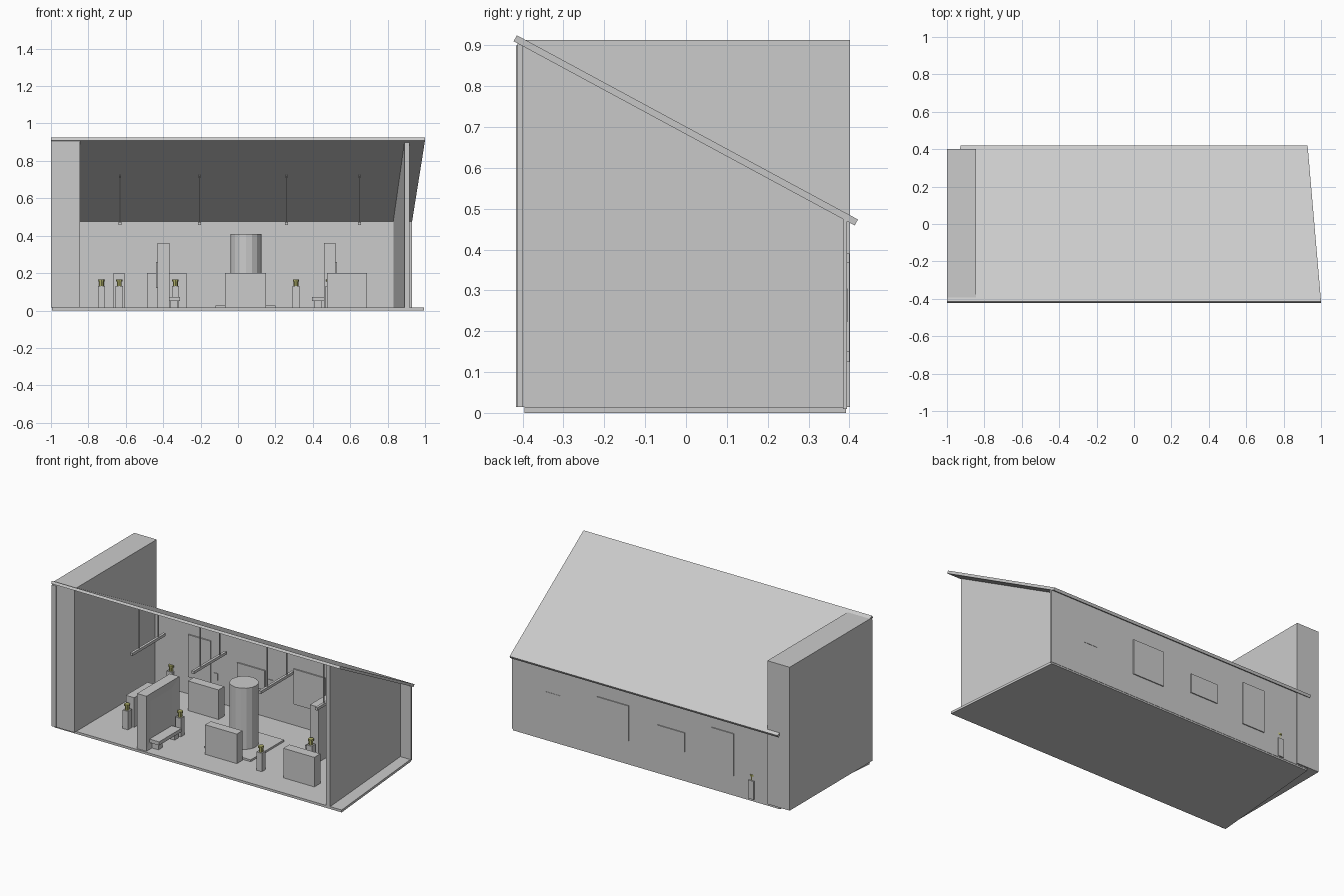
import bpy, bmesh, math
from mathutils import Matrix

if "Cube" in bpy.data.objects:
    bpy.data.objects.remove(bpy.data.objects["Cube"])


def finish(name, bm, mat=None):
    bmesh.ops.recalc_face_normals(bm, faces=bm.faces[:])
    me = bpy.data.meshes.new(name)
    bm.to_mesh(me)
    bm.free()
    ob = bpy.data.objects.new(name, me)
    bpy.context.collection.objects.link(ob)
    if mat:
        me.materials.append(mat)
    return ob


def prism(name, pts, offset):
    """Extrude a flat polygon along an offset vector."""
    bm = bmesh.new()
    f = bm.faces.new([bm.verts.new(p) for p in pts])
    r = bmesh.ops.extrude_face_region(bm, geom=[f])
    bmesh.ops.translate(bm, vec=offset,
                        verts=[v for v in r["geom"] if isinstance(v, bmesh.types.BMVert)])
    return finish(name, bm)


def box(name, x0, x1, y0, y1, z0, z1, mat=None):
    bm = bmesh.new()
    m = Matrix.Translation(((x0 + x1) / 2, (y0 + y1) / 2, (z0 + z1) / 2)) \
        @ Matrix.Diagonal((x1 - x0, y1 - y0, z1 - z0, 1))
    bmesh.ops.create_cube(bm, size=1, matrix=m)
    return finish(name, bm, mat)


def cylinder(name, x, y, z0, z1, r, sides, mat=None):
    bm = bmesh.new()
    bmesh.ops.create_cone(bm, cap_ends=True, segments=sides, radius1=r, radius2=r,
                          depth=z1 - z0, matrix=Matrix.Translation((x, y, (z0 + z1) / 2)))
    return finish(name, bm, mat)


olive = bpy.data.materials.new("olive")
olive.diffuse_color = (0.42, 0.42, 0.14, 1)
olive.use_nodes = True
olive.node_tree.nodes["Principled BSDF"].inputs["Base Color"].default_value = olive.diffuse_color
FLOOR = 0.015


def roof_z(y):
    return 0.687 - 0.541 * y


# Shell: tapered floor, sloped roof, back wall, thick left wall, slanted right wall
prism("floor", [(-.995, -.395, 0), (.995, -.395, 0), (.925, .392, 0), (-.925, .392, 0)],
      (0, 0, FLOOR))
prism("roof", [(-1, -.422, .91), (1, -.422, .91), (.928, .413, .459), (-.928, .413, .459)],
      (0, .008, .0145))
box("back_wall", -.925, .93, .384, .394, .01, .482)
box("left_wall", -1, -.845, -.413, .402, FLOOR, .913)
box("left_wall_trim", -1, -.97, -.416, -.41, FLOOR, .90)
prism("right_wall", [(.89, -.40, FLOOR), (.83, .386, FLOOR),
                     (.83, .386, roof_z(.386)), (.89, -.40, roof_z(-.40))], (.026, 0, 0))

# Pictures passing through the back wall, with small labels
pictures = [(-.61, -.455, .125, .39), (-.27, -.08, .185, .305),
            (.12, .337, .15, .37), (.597, .693, .223, .305)]
for i, (x0, x1, z0, z1) in enumerate(pictures):
    box(f"picture_{i}", x0, x1, .376, .40 if i < 3 else .396, z0, z1)
for i, (x, z) in enumerate([(-.437, .155), (-.055, .215), (.35, .215), (.71, .235)]):
    box(f"label_{i}", x, x + .03, .38, .386, z, z + .042)

# Central column on a square base
box("column_base", -.12, .20, -.16, .17, FLOOR, .027)
cylinder("column", .042, .0, .02, .41, .083, 16)

# Display counters with a plinth
counters = [(-.07, .15, -.226, -.17), (.475, .69, -.23, -.17),
            (-.487, -.275, .20, .258), (-.665, -.607, -.16, .055)]
for i, (x0, x1, y0, y1) in enumerate(counters):
    box(f"counter_plinth_{i}", x0, x1, y0, y1, FLOOR, .06)
    box(f"counter_{i}", x0, x1, y0, y1, .06, .20)

# Freestanding display panels: recessed face towards the right
for i, (x0, x1, y0, side) in enumerate([(-.43, -.365, -.385, 1), (.46, .52, .055, -1)]):
    panel = box(f"display_panel_{i}", x0, x1, y0, y0 + .325, FLOOR, .36)
    bm = bmesh.new()
    bm.from_mesh(panel.data)
    bm.normal_update()
    face = [f for f in bm.faces if f.normal.x * side > .9]
    bmesh.ops.inset_region(bm, faces=face, thickness=.08)
    bmesh.ops.translate(bm, verts=face[0].verts[:], vec=(-.012 * side, 0, 0))
    bm.to_mesh(panel.data)
    bm.free()
    # raised screen on the opposite face
    xs = x0 if side > 0 else x1
    box(f"screen_{i}", xs - .008, xs + .008, y0 + .08, y0 + .245, .12, .26)

# Benches: seat on two legs
for i, (x, y0) in enumerate([(-.342, -.34), (.428, .10)]):
    box(f"bench_seat_{i}", x - .033, x + .033, y0, y0 + .22, .05, .072)
    for k, y in enumerate((y0 + .01, y0 + .17)):
        box(f"bench_leg_{i}_{k}", x - .022, x + .022, y, y + .04, FLOOR, .05)

# Pedestals with olive exhibits
for i, (x, y) in enumerate([(-.73, .382), (-.635, -.19), (-.335, -.095),
                            (.31, -.215), (.488, .025)]):
    box(f"pedestal_{i}", x - .019, x + .019, y - .019, y + .019, FLOOR, .13)
    cylinder(f"exhibit_{i}", x, y, .13, .155, .013, 8, olive)
    cylinder(f"exhibit_lid_{i}", x, y, .155, .166, .017, 8, olive)

# Hanging light bars on twin rods
for i, x in enumerate((-.63, -.205, .26, .65)):
    box(f"light_bar_{i}", x - .008, x + .008, -.155, .172, .456, .473)
    for k, y in enumerate((-.08, .11)):
        box(f"light_rod_{i}_{k}", x - .003, x + .003, y - .003, y + .003, .47, roof_z(y))
